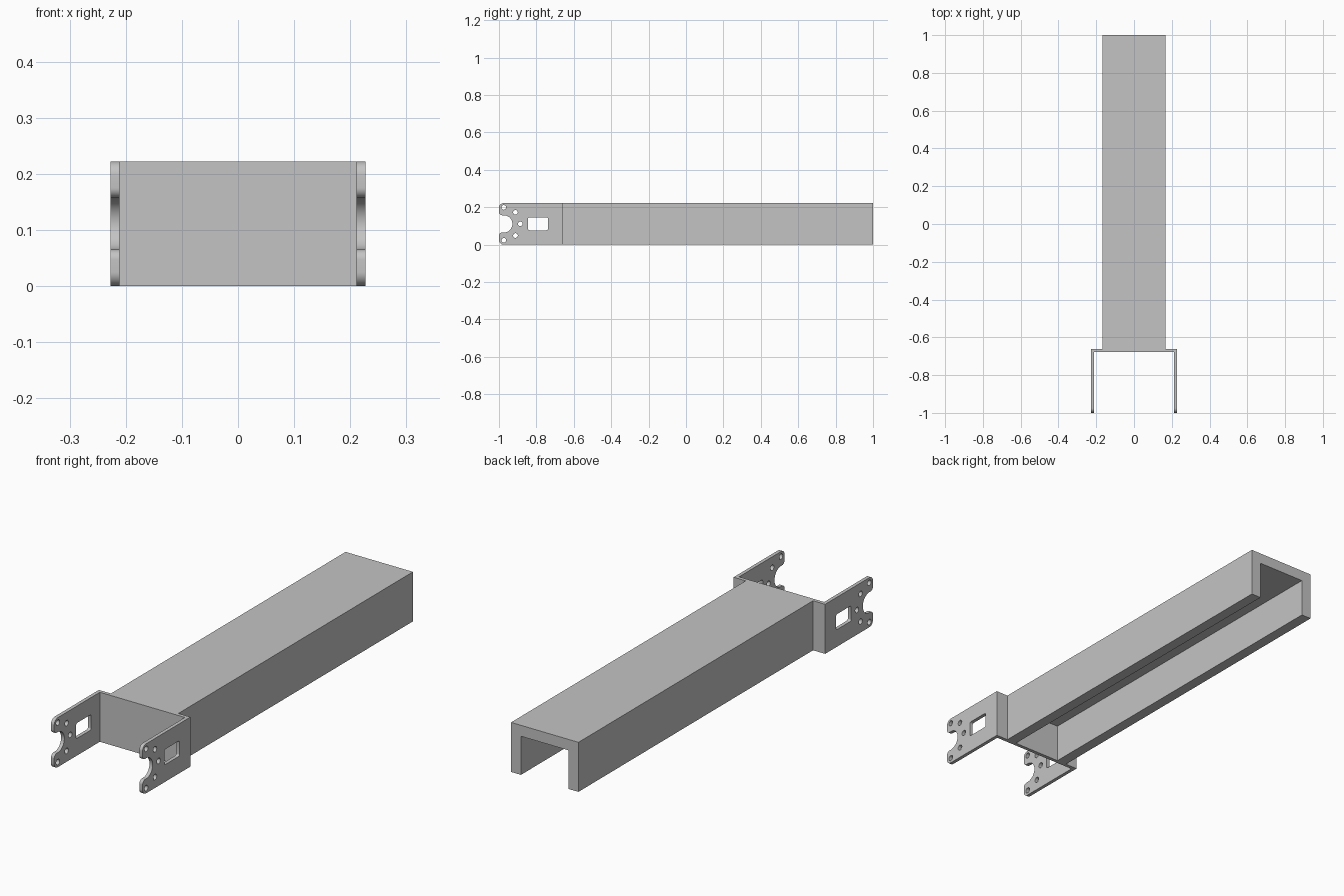
import bpy
import bmesh
from math import cos, sin, radians
from mathutils import Matrix, Vector

cube = bpy.data.objects.get("Cube")
if cube:
    bpy.data.objects.remove(cube, do_unlink=True)

# One plain metal colour
metal = bpy.data.materials.new("plain_grey_metal")
metal.use_nodes = True
colour = (0.55, 0.55, 0.55, 1)
metal.diffuse_color = colour
metal.node_tree.nodes["Principled BSDF"].inputs["Base Color"].default_value = colour

HEIGHT = 0.222
MID = HEIGHT / 2
HALF_W = 0.167        # channel half width
WALL = 0.049          # channel wall thickness
SHEET = 0.016         # bracket sheet thickness
OUTER = 0.227         # bracket half width
BACK = -0.661         # rear face of the bracket


def arc(u, v, r, start, end, steps=10):
    angles = [radians(start + (end - start) * i / steps) for i in range(steps + 1)]
    return [(u + r * cos(a), v + r * sin(a)) for a in angles]


def circle(u, v, r, sides=24):
    return arc(u, v, r, 0, 360, sides)[:-1]


def rounded_box(u0, u1, v0, v1, r):
    return (arc(u1 - r, v1 - r, r, 0, 90, 4) + arc(u0 + r, v1 - r, r, 90, 180, 4)
            + arc(u0 + r, v0 + r, r, 180, 270, 4) + arc(u1 - r, v0 + r, r, 270, 360, 4))


def extrude_profile(name, loops, depth, axes, centre):
    """Fill an outline with holes and extrude it evenly about centre."""
    curve = bpy.data.curves.new(name, "CURVE")
    curve.dimensions = "2D"
    curve.fill_mode = "BOTH"
    curve.extrude = depth / 2
    for loop in loops:
        spline = curve.splines.new("POLY")
        spline.points.add(len(loop) - 1)
        for point, (u, v) in zip(spline.points, loop):
            point.co = (u, v, 0, 1)
        spline.use_cyclic_u = True
    temp = bpy.data.objects.new(name + "_profile", curve)
    bpy.context.collection.objects.link(temp)
    graph = bpy.context.evaluated_depsgraph_get()
    mesh = bpy.data.meshes.new_from_object(temp.evaluated_get(graph))
    bpy.data.objects.remove(temp, do_unlink=True)

    mesh.transform(Matrix.Translation(centre) @ Matrix(axes).transposed().to_4x4())
    bm = bmesh.new()
    bm.from_mesh(mesh)
    bmesh.ops.remove_doubles(bm, verts=bm.verts, dist=0.0001)
    bmesh.ops.recalc_face_normals(bm, faces=bm.faces)
    bm.to_mesh(mesh)
    bm.free()
    mesh.materials.clear()
    mesh.materials.append(metal)
    obj = bpy.data.objects.new(name, mesh)
    bpy.context.collection.objects.link(obj)
    bpy.ops.object.select_all(action="DESELECT")
    obj.select_set(True)
    bpy.context.view_layer.objects.active = obj
    bpy.ops.object.shade_smooth_by_angle(angle=radians(30))
    return obj


ALONG_Y = ((1, 0, 0), (0, 0, 1), (0, -1, 0))
ALONG_X = ((0, 1, 0), (0, 0, 1), (1, 0, 0))

# Long channel, open underneath and at the back
inner = HALF_W - WALL
channel = [(-HALF_W, 0), (-inner, 0), (-inner, HEIGHT - WALL), (inner, HEIGHT - WALL),
           (inner, 0), (HALF_W, 0), (HALF_W, HEIGHT), (-HALF_W, HEIGHT)]
extrude_profile("channel", [channel], 1 - BACK, ALONG_Y, Vector((0, (1 + BACK) / 2, 0)))

# Cross plate closing the front of the channel
inside = OUTER - SHEET
plate = [(-inside, 0), (inside, 0), (inside, HEIGHT), (-inside, HEIGHT)]
extrude_profile("bracket_plate", [plate], SHEET, ALONG_Y, Vector((0, BACK - SHEET / 2, 0)))

# Side flanges with a round notch, a ring of screw holes and a window
NOTCH_Y, NOTCH_R, CORNER, FILLET = -0.974, 0.046, 0.025, 0.018
lift = NOTCH_R + FILLET
outline = ([(BACK, 0), (BACK, HEIGHT)]
           + arc(CORNER - 1, HEIGHT - CORNER, CORNER, 90, 180)
           + arc(FILLET - 1, MID + lift, FILLET, 180, 270)
           + arc(NOTCH_Y, MID, NOTCH_R, 90, -90, 24)
           + arc(FILLET - 1, MID - lift, FILLET, 90, 180)
           + arc(CORNER - 1, CORNER, CORNER, 180, 270))
holes = [circle(NOTCH_Y + 0.088 * cos(radians(a)), MID + 0.088 * sin(radians(a)), 0.0125)
         for a in range(-90, 91, 45)]
window = rounded_box(-0.845, -0.738, 0.077, 0.146, 0.008)
for side, sign in (("left", 1), ("right", -1)):
    extrude_profile(side + "_flange", [outline, window] + holes, SHEET, ALONG_X,
                    Vector((sign * (OUTER - SHEET / 2), 0, 0)))
